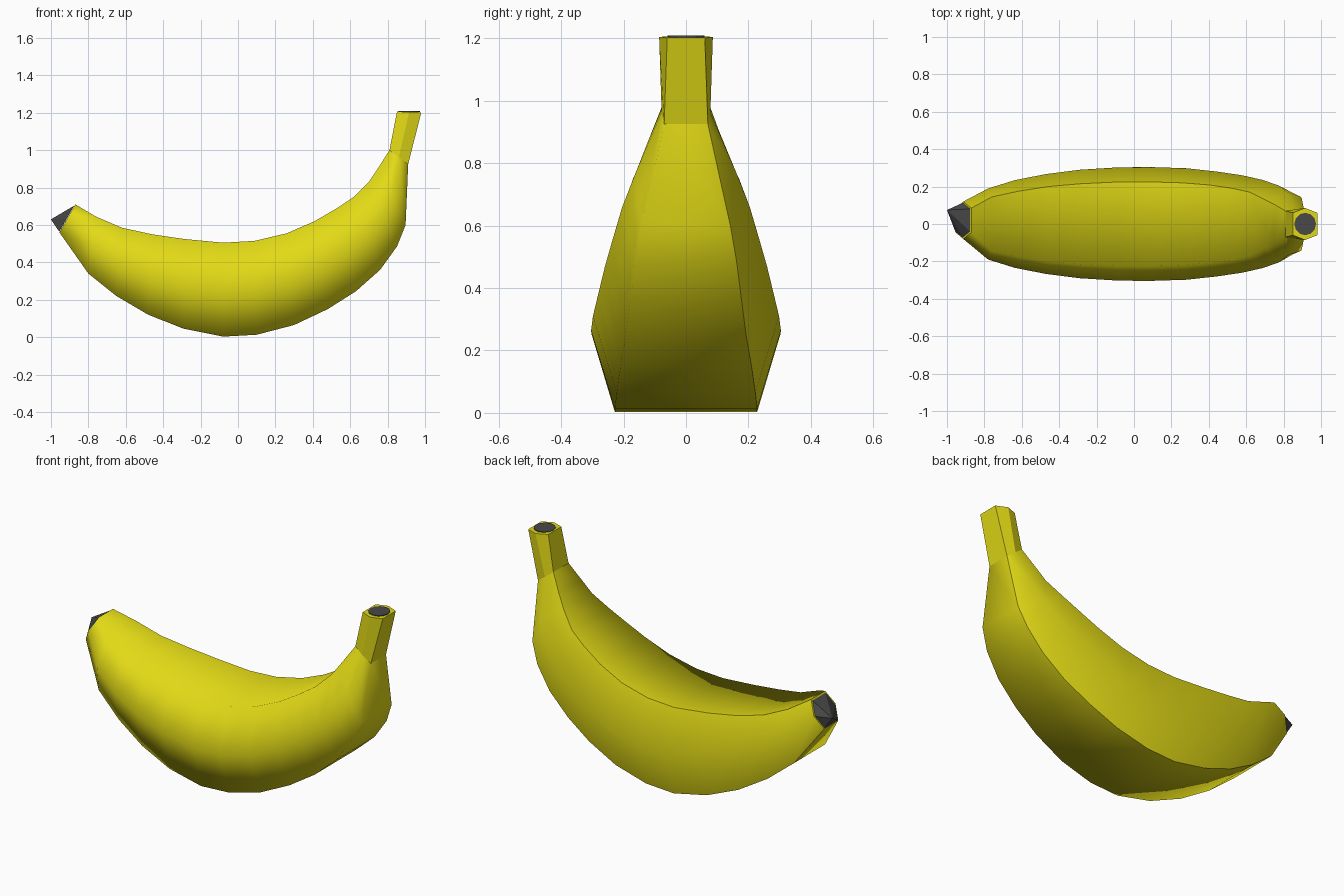
import bpy, bmesh, math
from mathutils import Vector

if "Cube" in bpy.data.objects:
    bpy.data.objects.remove(bpy.data.objects["Cube"])


def material(name, rgb):
    m = bpy.data.materials.new(name)
    m.diffuse_color = (*rgb, 1)
    m.use_nodes = True
    m.node_tree.nodes["Principled BSDF"].inputs["Base Color"].default_value = m.diffuse_color
    return m


yellow = material("banana yellow", (0.76, 0.70, 0.008))
dark = material("dark tip grey", (0.065, 0.065, 0.065))

# Stations: inner x, z, outer x, z, half widths at inner edge, middle, outer edge
stations = [
    (-0.87, 0.71, -0.955, 0.56, 0.065, 0.10, 0.065),
    (-0.76, 0.645, -0.80, 0.34, 0.145, 0.19, 0.145),
    (-0.62, 0.585, -0.65, 0.22, 0.175, 0.235, 0.175),
    (-0.46, 0.55, -0.48, 0.12, 0.20, 0.267, 0.20),
    (-0.29, 0.525, -0.29, 0.045, 0.215, 0.29, 0.22),
    (-0.08, 0.505, -0.08, 0.003, 0.225, 0.303, 0.228),
    (0.09, 0.515, 0.10, 0.013, 0.225, 0.304, 0.228),
    (0.26, 0.555, 0.30, 0.065, 0.22, 0.298, 0.222),
    (0.41, 0.62, 0.48, 0.15, 0.208, 0.28, 0.21),
    (0.53, 0.69, 0.63, 0.245, 0.19, 0.26, 0.193),
    (0.62, 0.75, 0.76, 0.36, 0.17, 0.235, 0.178),
    (0.70, 0.83, 0.85, 0.485, 0.13, 0.205, 0.162),
    (0.75, 0.905, 0.896, 0.60, 0.105, 0.168, 0.142),
    (0.81, 1.00, 0.91, 0.925, 0.07, 0.078, 0.07),
    (0.85, 1.206, 0.98, 1.202, 0.06, 0.086, 0.06),
]


def ring(s, y0=0.0):
    ix, iz, ox, oz, a, b, c = s
    mx, mz = (ix + ox) / 2, (iz + oz) / 2
    return [Vector(p) for p in ((ix, y0 + a, iz), (mx, y0 + b, mz), (ox, y0 + c, oz),
                                (ox, y0 - c, oz), (mx, y0 - b, mz), (ix, y0 - a, iz))]


def finish(name, bm, mat):
    bmesh.ops.recalc_face_normals(bm, faces=bm.faces)
    me = bpy.data.meshes.new(name)
    bm.to_mesh(me)
    bm.free()
    me.materials.append(mat)
    ob = bpy.data.objects.new(name, me)
    bpy.context.collection.objects.link(ob)
    return ob


# Peel and stem: hexagonal sections joined along the curve
bm = bmesh.new()
last = len(stations) - 1
rings = [[bm.verts.new(p) for p in ring(s, 0.02 if i == 0 else 0)]
         for i, s in enumerate(stations)]
for r, q in zip(rings, rings[1:]):
    for k in range(6):
        f = bm.faces.new((r[k], r[(k + 1) % 6], q[(k + 1) % 6], q[k]))
        f.smooth = True
bm.faces.new(rings[0])
bm.faces.new(rings[-1])
# Creases: the ridges on the back side, the stem base and the two ends
for i in range(last + 1):
    for k in range(6):
        if i in (0, last - 1, last):
            bm.edges.get((rings[i][k], rings[i][(k + 1) % 6])).smooth = False
        if i < last and (k in (0, 2) or i == last - 1):
            bm.edges.get((rings[i][k], rings[i + 1][k])).smooth = False
finish("banana_peel", bm, yellow)

# Blossom end: dark low pointed cap
bm = bmesh.new()
pts = ring(stations[0], 0.02)
centre = sum(pts, Vector()) / 6
out = Vector((-0.87, 0, -0.49)) * 0.004
base = [bm.verts.new(centre + (p - centre) * 0.93 + out) for p in pts]
apex = bm.verts.new((-1.0, 0.075, 0.63))
for k in range(6):
    bm.faces.new((base[k], base[(k + 1) % 6], apex))
bm.faces.new(base)
finish("blossom_tip", bm, dark)

# Stem cut: dark disc on the end of the stem
bm = bmesh.new()
disc = [bm.verts.new((0.915 + 0.058 * math.cos(t), 0.06 * math.sin(t), 1.208))
        for t in (k * math.tau / 12 for k in range(12))]
top = bm.faces.new(disc)
bmesh.ops.extrude_face_region(bm, geom=[top])
for v in disc:
    v.co.z -= 0.005
finish("stem_cut", bm, dark)
